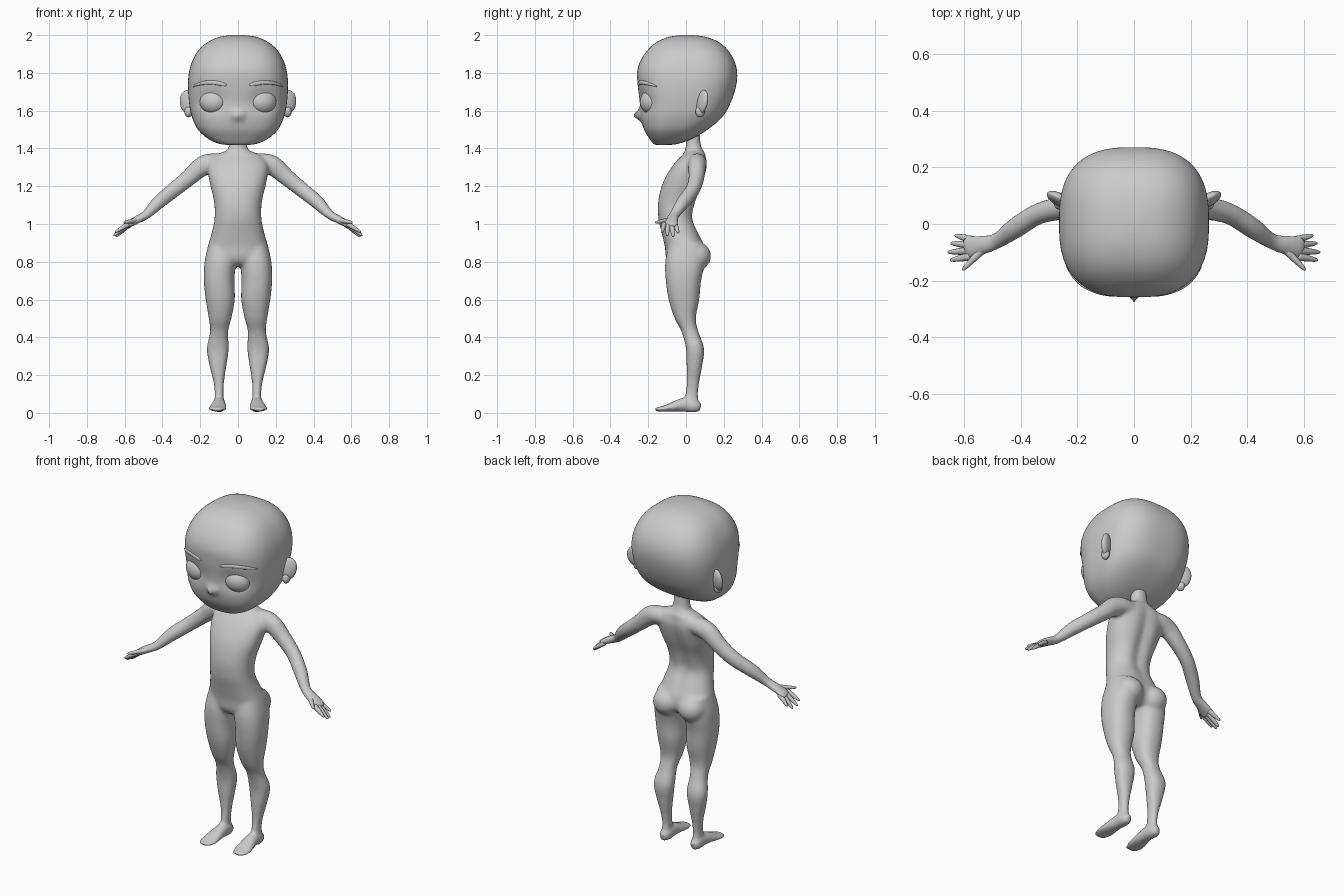
import bpy, bmesh, math
from mathutils import Vector, Matrix

if "Cube" in bpy.data.objects:
    bpy.data.objects.remove(bpy.data.objects["Cube"])

skin = bpy.data.materials.new("plain_grey")
skin.diffuse_color = (0.6, 0.6, 0.6, 1)
skin.use_nodes = True
skin.node_tree.nodes["Principled BSDF"].inputs["Base Color"].default_value = skin.diffuse_color


def spline(rows, steps):
    """Catmull-Rom interpolation of numeric rows."""
    out = []
    for i in range(len(rows) - 1):
        a, b, c, d = (rows[max(i - 1, 0)], rows[i], rows[i + 1],
                      rows[min(i + 2, len(rows) - 1)])
        for k in range(steps):
            t = k / steps
            out.append([0.5 * (2 * q + (r - p) * t + (2 * p - 5 * q + 4 * r - s) * t * t
                               + (3 * q - p - 3 * r + s) * t ** 3)
                        for p, q, r, s in zip(a, b, c, d)])
    return out + [list(rows[-1])]


def skin_rings(bm, rings):
    """Bridge rings of points into a closed skin."""
    rv = [[bm.verts.new(p) for p in ring] for ring in rings]
    n = len(rv[0])
    faces = [bm.faces.new((a[i], a[(i + 1) % n], b[(i + 1) % n], b[i]))
             for a, b in zip(rv, rv[1:]) for i in range(n)]
    faces += [bm.faces.new(rv[0][::-1]), bm.faces.new(rv[-1])]
    bmesh.ops.recalc_face_normals(bm, faces=faces)


def stack(bm, rows, side=1, steps=5, n=40, power=2.3):
    """Level sections: (centre x, z, half width, front y, back y)."""
    rings = []
    for cx, z, rx, yf, yb in spline(rows, steps):
        ring = []
        for i in range(n):
            a = 2 * math.pi * i / n
            c, s = math.cos(a), math.sin(a)
            ring.append(Vector((side * (cx + rx * math.copysign(abs(c) ** (2 / power), c)),
                                (yf + yb) / 2 + (yb - yf) / 2
                                * math.copysign(abs(s) ** (2 / power), s), z)))
        rings.append(ring)
    skin_rings(bm, rings)


def tube(bm, rows, side=1, steps=5, n=20):
    """Sections across a path: (x, y, z, half width, half height)."""
    pts = spline(rows, steps)
    rings = []
    for i, (x, y, z, rw, rh) in enumerate(pts):
        t = (Vector(pts[min(i + 1, len(pts) - 1)][:3]) - Vector(pts[max(i - 1, 0)][:3])).normalized()
        u = Vector((0, 0, 1)).cross(t).normalized()
        v = t.cross(u)
        ring = []
        for k in range(n):
            a = 2 * math.pi * k / n
            p = Vector((x, y, z)) + u * rw * math.cos(a) + v * rh * math.sin(a)
            ring.append(Vector((side * p.x, p.y, p.z)))
        rings.append(ring)
    skin_rings(bm, rings)


def ball(bm, centre, radii, tilt=(0, 0, 0)):
    m = Matrix.Translation(centre)
    for ang, ax in zip(tilt, "XYZ"):
        m = m @ Matrix.Rotation(math.radians(ang), 4, ax)
    bmesh.ops.create_uvsphere(bm, u_segments=32, v_segments=20, radius=1,
                              matrix=m @ Matrix.Diagonal((*radii, 1)))


def finish(bm, name):
    me = bpy.data.meshes.new(name)
    bm.to_mesh(me)
    bm.free()
    me.materials.append(skin)
    for p in me.polygons:
        p.use_smooth = True
    ob = bpy.data.objects.new(name, me)
    bpy.context.collection.objects.link(ob)
    return ob


def bump(a, b, wa, wb):
    return math.exp(-(a / wa) ** 2 - (b / wb) ** 2)


# Head: rounded loft, then nose, eye hollows and a slim mouth area
bm = bmesh.new()
stack(bm, [(0, 1.418, .05, -.155, -.09), (0, 1.425, .10, -.172, -.04),
           (0, 1.45, .157, -.192, .03), (0, 1.50, .212, -.222, .115),
           (0, 1.57, .245, -.24, .195), (0, 1.65, .26, -.246, .24),
           (0, 1.74, .265, -.256, .267), (0, 1.81, .258, -.258, .27),
           (0, 1.87, .239, -.238, .253), (0, 1.925, .205, -.2, .218),
           (0, 1.965, .157, -.152, .17), (0, 1.99, .10, -.092, .107),
           (0, 2.0, .035, -.03, .04)], steps=8, n=96, power=2.7)
for v in bm.verts:
    x, y, z = v.co
    if y < -.1:
        v.co.y -= .036 * bump(x, z - 1.575, .018, .026)
        v.co.y += .018 * bump(abs(x) - .135, z - 1.645, .075, .06)
finish(bm, "head")

# Body: overlapping torso, legs, feet and arms fused into one skin
bm = bmesh.new()
stack(bm, [(0, 1.52, .045, 0, .07), (0, 1.43, .045, 0, .077), (0, 1.39, .06, -.005, .09),
           (0, 1.365, .12, -.02, .105), (0, 1.31, .16, -.07, .115), (0, 1.22, .15, -.122, .095),
           (0, 1.12, .127, -.147, .058), (0, 1.03, .124, -.146, .04), (0, .95, .14, -.128, .07),
           (0, .88, .16, -.112, .10), (0, .82, .165, -.105, .10), (0, .785, .12, -.08, .07),
           (0, .775, .05, -.04, .04)])
for v in bm.verts:  # spine groove
    if v.co.y > 0 and v.co.z < 1.36:
        v.co.y -= .02 * bump(v.co.x, v.co.z - 1.15, .035, .2)
for s in (1, -1):
    stack(bm, [(.085, .9, .07, -.09, .09), (.095, .8, .082, -.11, .1), (.1, .7, .081, -.107, .08),
               (.094, .6, .077, -.092, .07), (.095, .5, .06, -.06, .052), (.1, .43, .048, -.024, .066),
               (.107, .34, .058, 0, .096), (.106, .25, .045, .003, .086), (.102, .17, .029, .004, .072),
               (.1, .1, .023, -.002, .063), (.1, .04, .028, -.01, .07)], s)
    ball(bm, (.082 * s, .055, .83), (.078, .078, .075))
    tube(bm, [(.1, .078, .028, .02, .022), (.1, .045, .036, .034, .036), (.1, 0, .044, .035, .04),
              (.103, -.05, .037, .042, .03), (.108, -.11, .024, .05, .017),
              (.111, -.15, .019, .04, .011), (.112, -.168, .018, .02, .008)], s)
    tube(bm, [(.05, .06, 1.32, .045, .045), (.13, .06, 1.325, .05, .05), (.19, .058, 1.305, .048, .053),
              (.26, .055, 1.245, .042, .045), (.34, .035, 1.18, .038, .041), (.42, -.015, 1.115, .037, .037),
              (.485, -.06, 1.05, .029, .025), (.54, -.075, 1.02, .037, .021),
              (.585, -.085, .995, .043, .017), (.6, -.088, .986, .03, .011)], s)
body = finish(bm, "body")
mod = body.modifiers.new("fuse", 'REMESH')
mod.mode = 'VOXEL'
mod.voxel_size = .009
mod.use_smooth_shade = True
mod = body.modifiers.new("soften", 'SMOOTH')
mod.factor = .5
mod.iterations = 10

# Paired parts
tips = [((.58, -.115, 1.0), (.65, -.128, .957)), ((.585, -.095, .993), (.658, -.1, .938)),
        ((.58, -.075, .993), (.648, -.068, .932)), ((.57, -.057, .997), (.633, -.04, .953)),
        ((.535, -.09, 1.02), (.606, -.163, 1.008))]
for s, label in ((1, "left"), (-1, "right")):
    bm = bmesh.new()
    for a, b in tips:
        a, b = Vector(a), Vector(b)
        tube(bm, [(*a.lerp(b, t), r, r) for t, r in
                  ((0, .014), (.35, .0125), (.7, .0095), (.94, .006), (1, .002))], s, 3, 10)
    finish(bm, label + "_fingers")

    bm = bmesh.new()
    ball(bm, (.133 * s, -.19, 1.647), (.071, .052, .063), (0, 0, 16 * s))
    finish(bm, label + "_eye")

    bm = bmesh.new()
    ball(bm, (.262 * s, .085, 1.645), (.05, .022, .066), (-14, 12 * s, 28 * s))
    ball(bm, (.262 * s, .075, 1.595), (.022, .025, .03))
    finish(bm, label + "_ear")

    bm = bmesh.new()
    tube(bm, [(.062, -.251, 1.737, .003, .006), (.085, -.25, 1.741, .006, .011),
              (.13, -.241, 1.749, .006, .011), (.18, -.218, 1.747, .006, .01),
              (.215, -.183, 1.738, .006, .007), (.236, -.152, 1.728, .003, .003)], s, 5, 12)
    finish(bm, label + "_eyebrow")
